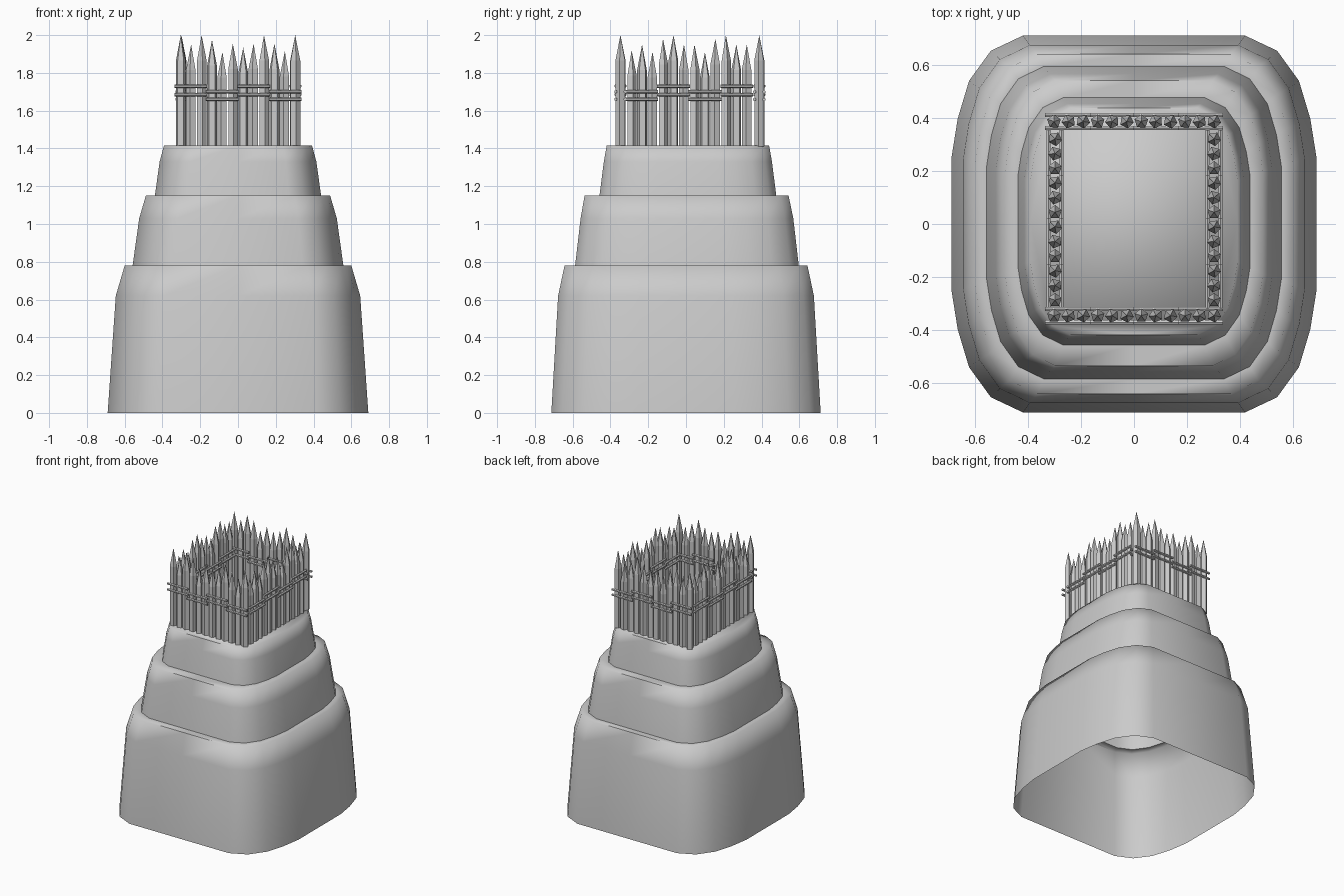
import bpy, bmesh, math
from mathutils import Matrix, Vector

if "Cube" in bpy.data.objects:
    bpy.data.objects.remove(bpy.data.objects["Cube"])

# rounded plan outline, one quadrant in unit half-widths
QUAD = [(1, .36), (.967, .56), (.905, .76), (.785, .92), (.61, 1)]


def outline():
    q = [(1, 0)] + QUAD + [(0, 1)]
    half = q + [(-x, y) for x, y in reversed(q[:-1])]
    return half + [(x, -y) for x, y in reversed(half[1:-1])]


def finish(bm, name, angle=None):
    bmesh.ops.recalc_face_normals(bm, faces=bm.faces)
    me = bpy.data.meshes.new(name)
    bm.to_mesh(me)
    bm.free()
    ob = bpy.data.objects.new(name, me)
    bpy.context.collection.objects.link(ob)
    if angle:
        bpy.ops.object.select_all(action='DESELECT')
        ob.select_set(True)
        bpy.context.view_layer.objects.active = ob
        bpy.ops.object.shade_smooth_by_angle(angle=math.radians(angle))
    return ob


# stepped mound: (z, half x, half y, centre y), open underneath, flat top
RINGS = [(0, .69, .713, 0), (.62, .647, .677, 0), (.78, .60, .643, 0),
         (.78, .558, .592, .005), (1.03, .523, .563, .005), (1.15, .488, .54, .003),
         (1.15, .44, .468, .01), (1.33, .415, .445, .01), (1.415, .392, .43, .01)]
bm = bmesh.new()
loops = [[bm.verts.new((x * hx, cy + y * hy, z)) for x, y in outline()]
         for z, hx, hy, cy in RINGS]
for a, b in zip(loops, loops[1:]):
    for i in range(len(a)):
        j = (i + 1) % len(a)
        bm.faces.new((a[i], a[j], b[j], b[i]))
bm.faces.new(loops[-1])
finish(bm, "stepped_mound", 78)


def stake(bm, x, y, tip, turn):
    """Five-sided post with a pointed end."""
    r, base, shoulder = .027, 1.41, tip - .135
    ring = [(x + r * math.cos(turn + k * math.tau / 5),
             y + r * math.sin(turn + k * math.tau / 5)) for k in range(5)]
    lo = [bm.verts.new((*p, base)) for p in ring]
    hi = [bm.verts.new((*p, shoulder)) for p in ring]
    top = bm.verts.new((x, y, tip))
    bm.faces.new(lo)
    for k in range(5):
        j = (k + 1) % 5
        bm.faces.new((lo[k], lo[j], hi[j], hi[k]))
        bm.faces.new((hi[k], hi[j], top))


def rod(bm, a, b):
    """Thin rail between two points."""
    a, b = Vector(a), Vector(b)
    d = b - a
    m = Matrix.Translation((a + b) / 2) @ d.to_track_quat('Z', 'Y').to_matrix().to_4x4()
    bmesh.ops.create_cone(bm, cap_ends=True, segments=6, radius1=.009,
                          radius2=.009, depth=d.length, matrix=m)


LONG = [2, 1.95, 2, 1.975, 1.91, 1.955, 1.935, 1.955, 2, 1.955, 1.915, 2]
SIDE = [1.92, 1.95, 1.91, 1.98, 2, 1.95, 1.95, 1.91, 1.98, 2, 1.95, 1.95]
# name, runs along x?, fixed coordinate, first and last stake, tip heights
WALLS = [("front", True, -.347, -.303, .303, LONG),
         ("back", True, .388, -.303, .303, LONG),
         ("left", False, -.299, -.288, .322, SIDE),
         ("right", False, .303, -.288, .322, SIDE)]

for name, along_x, fixed, lo, hi, tips in WALLS:
    def place(t, off, z):
        return (t, fixed + off, z) if along_x else (fixed + off, t, z)
    # pointed stakes
    bm = bmesh.new()
    for i, tip in enumerate(tips):
        x, y, _ = place(lo + (hi - lo) * i / (len(tips) - 1), 0, 0)
        stake(bm, x, y, tip, .3 + .4 * (i % 3))
    finish(bm, name + "_stakes")
    # paired rails inside and outside, in staggered lengths
    bm = bmesh.new()
    start, step = lo - .03, (hi - lo + .06) / 4
    for off in (-.025, .025):
        for k in range(4):
            high = (k % 2 == 0) == along_x
            for z in ((1.73, 1.685) if high else (1.70, 1.66)):
                rod(bm, place(start + k * step - .003, off, z),
                    place(start + (k + 1) * step + .003, off, z))
    finish(bm, name + "_rails", 40)
